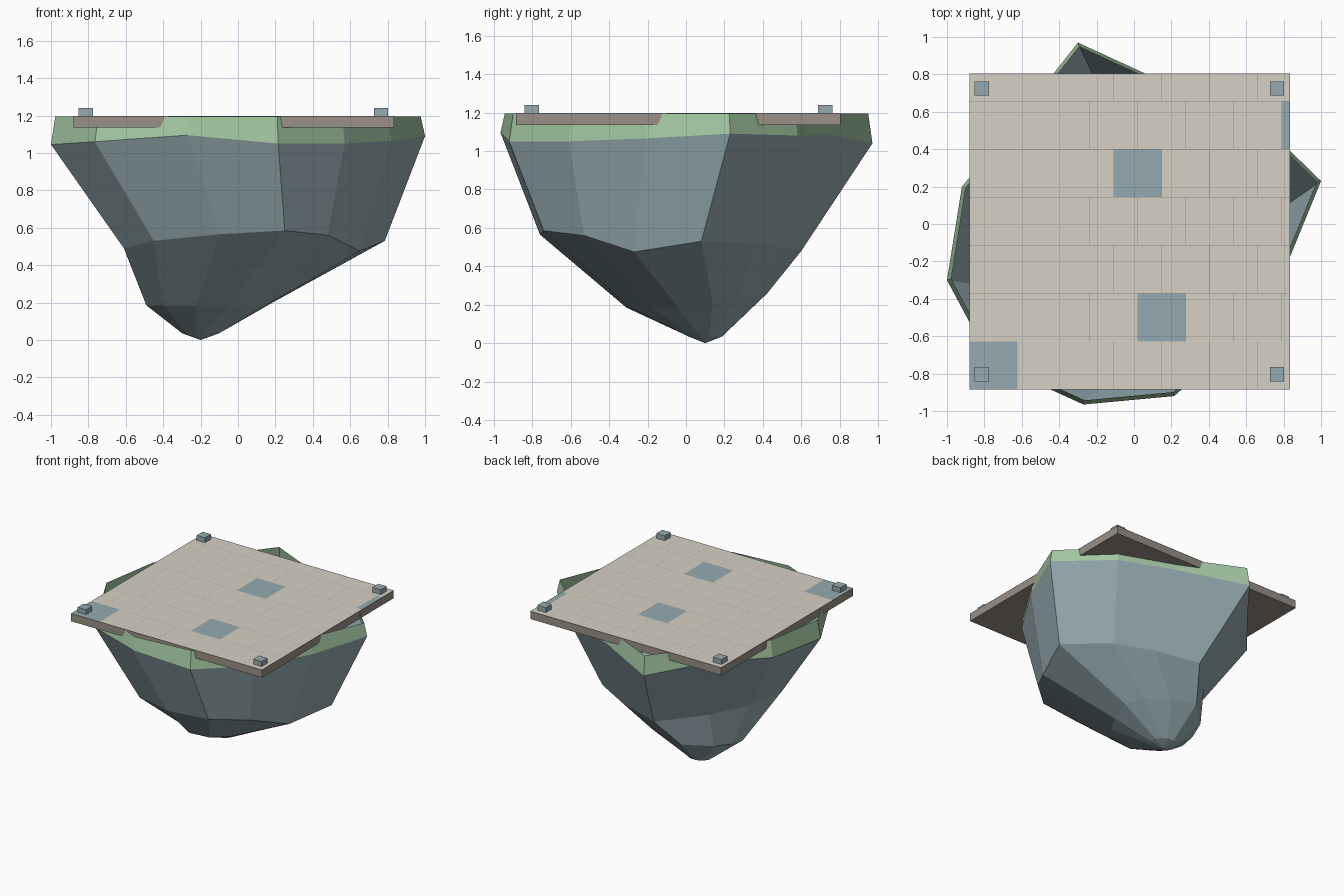
import bpy
import bmesh
from math import cos, sin, radians
from mathutils import Vector

default_cube = bpy.data.objects.get("Cube")
if default_cube:
    bpy.data.objects.remove(default_cube, do_unlink=True)


def make_material(name, red, green, blue):
    """Create a flat material from display-space channel values."""
    colour = [(channel / 255) ** 2.2 for channel in (red, green, blue)] + [1]
    material = bpy.data.materials.new(name)
    material.use_nodes = True
    material.diffuse_color = colour
    shader = material.node_tree.nodes["Principled BSDF"]
    shader.inputs["Base Color"].default_value = colour
    shader.inputs["Roughness"].default_value = 0.9
    return material


stone = make_material("blue grey stone", 148, 170, 176)
grass = make_material("pale green grass", 162, 199, 161)
paving = make_material("beige paving", 214, 208, 195)
slab_side = make_material("brown grey slab", 152, 143, 134)


def finish(name, bm, *materials):
    """Turn a bmesh into a named object with its materials."""
    mesh = bpy.data.meshes.new(name)
    bm.to_mesh(mesh)
    bm.free()
    for material in materials:
        mesh.materials.append(material)
    result = bpy.data.objects.new(name, mesh)
    bpy.context.collection.objects.link(result)
    return result


def make_box(name, low, high, material):
    """Create a box between two opposite corners."""
    low, high = Vector(low), Vector(high)
    bm = bmesh.new()
    bmesh.ops.create_cube(bm, size=1)
    bmesh.ops.scale(bm, vec=high - low, verts=bm.verts)
    bmesh.ops.translate(bm, vec=(low + high) / 2, verts=bm.verts)
    return finish(name, bm, material)


# Cross-sections of the hanging rock, clockwise from its right-hand point
rim = [
    (1, .23, 1.09), (.82, -.21, 1.065), (.57, -.61, 1.05),
    (.215, -.92, 1.05), (-.27, -.965, 1.095), (-.765, -.74, 1.06),
    (-1, -.3, 1.045), (-.92, .2, 1.06), (-.63, .55, 1.08),
    (-.3, .97, 1.04), (.2, .74, 1.085), (.64, .58, 1.08),
]
waist = [
    (.785, .08, .53), (.65, -.27, .475), (.48, -.53, .56),
    (.25, -.74, .585), (-.1, -.76, .565), (-.45, -.62, .53),
    (-.61, -.36, .49), (-.57, 0, .5), (-.42, .3, .5),
    (-.13, .6, .48), (.22, .5, .5), (.5, .36, .52),
]
foot_outline = [
    (.2, .14), (.15, -.04), (.07, -.18), (-.05, -.29), (-.22, -.31), (-.4, -.2),
    (-.49, -.03), (-.48, .1), (-.43, .25), (-.25, .42), (-.05, .36), (.12, .27),
]
foot = [(x, y, .185 + .17 * max(y, 0)) for x, y in foot_outline]
sides = len(rim)
tip = Vector((-.2, .1, 0))
toe = []
for i in range(sides):
    angle = radians(13) - i * radians(360) / sides
    toe.append(tip + Vector((.1 * cos(angle), .09 * sin(angle), .035)))
lip = [(x * .977, y * .977, 1.195) for x, y, z in rim]

# Open rock shell with a grass band around the top
bm = bmesh.new()
rings = [[bm.verts.new(point) for point in ring]
         for ring in (lip, rim, waist, foot, toe)]
for level, (upper, lower) in enumerate(zip(rings, rings[1:])):
    for i in range(sides):
        j = (i + 1) % sides
        face = bm.faces.new((upper[i], upper[j], lower[j], lower[i]))
        face.material_index = 1 if level == 0 else 0
tip_vert = bm.verts.new(tip)
for i in range(sides):
    bm.faces.new((rings[-1][i], rings[-1][(i + 1) % sides], tip_vert))
# Clockwise rings wound downwards already face outwards
finish("island_rock", bm, stone, grass)

# Square platform
left, right, front, back = -.88, .835, -.885, .805
top = 1.2
make_box("platform_slab", (left, front, 1.135), (right, back, top - .002), slab_side)

# Staggered paving tiles, with a few in blue grey stone
tile = .257
gap = .001
stone_tiles = {(0, 0), (1, 4), (4, 3), (5, 7)}
bm = bmesh.new()
for row in range(7):
    y0 = front + row * tile
    y1 = min(y0 + tile, back)
    shift = tile / 2 if row % 2 else 0
    for column in range(8):
        start = left + column * tile - shift
        x0, x1 = max(start, left), min(start + tile, right)
        if x1 - x0 < .01:
            continue
        corners = ((x0 + gap, y0 + gap), (x1 - gap, y0 + gap),
                   (x1 - gap, y1 - gap), (x0 + gap, y1 - gap))
        face = bm.faces.new([bm.verts.new((x, y, top)) for x, y in corners])
        face.material_index = 1 if (row, column) in stone_tiles else 0
finish("paving_tiles", bm, paving, stone)

# Small stone blocks at the four corners
half = .038
for side, x in (("right", -.814), ("left", .764)):
    for end, y in (("front", -.803), ("back", .725)):
        make_box(f"{end}_{side}_corner_block", (x - half, y - half, top - .002),
                 (x + half, y + half, top + .04), stone)
